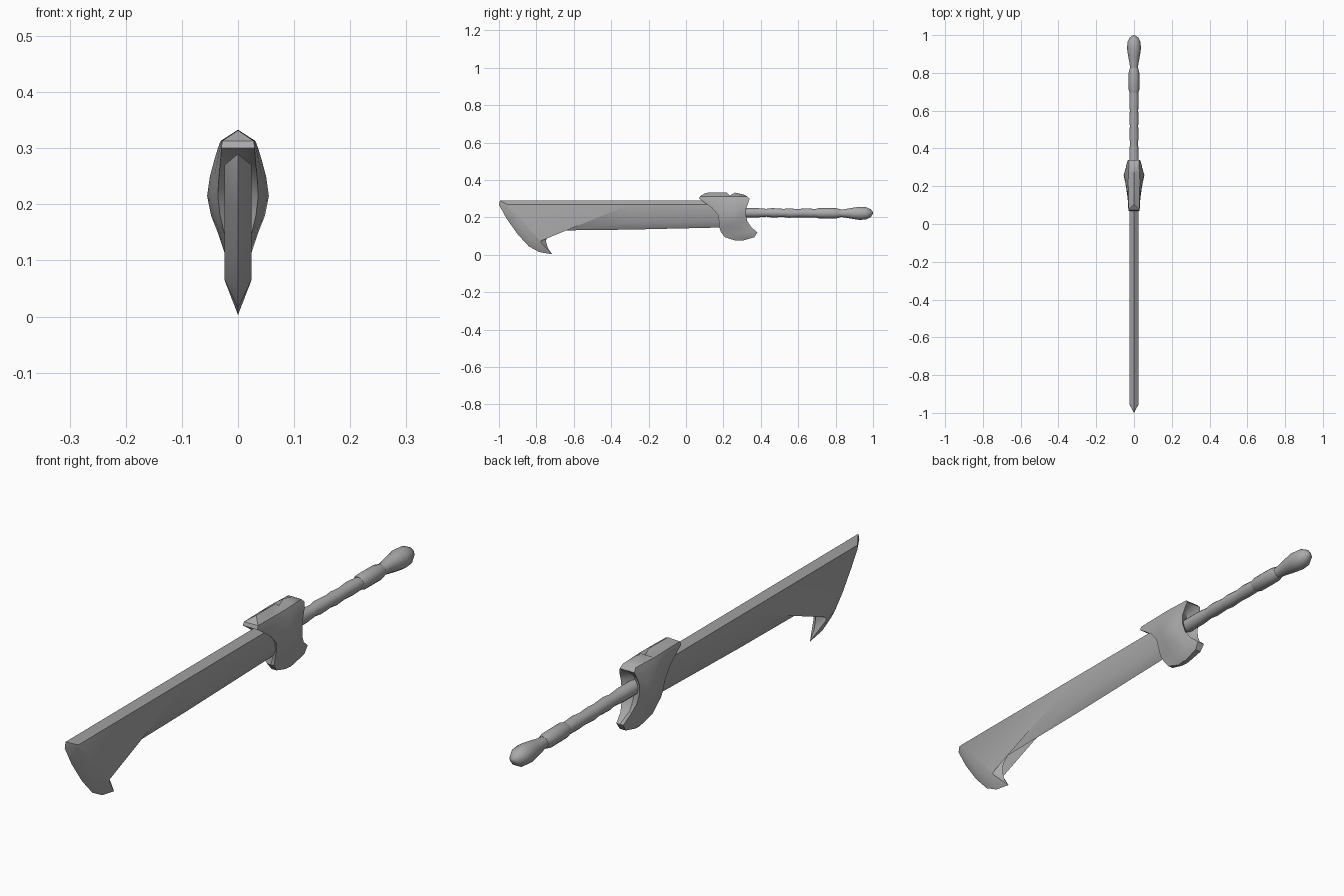
import bpy, bmesh, math

cube = bpy.data.objects.get("Cube")
if cube:
    bpy.data.objects.remove(cube)

steel = bpy.data.materials.new("steel grey")
steel.use_nodes = True
GREY = (0.4, 0.4, 0.4, 1)
steel.diffuse_color = GREY
steel.node_tree.nodes["Principled BSDF"].inputs["Base Color"].default_value = GREY


def finish(name, bm, angle):
    """Turn a bmesh into a smooth-shaded object with sharp edges kept."""
    bmesh.ops.remove_doubles(bm, verts=bm.verts, dist=0.0005)
    bmesh.ops.recalc_face_normals(bm, faces=bm.faces)
    me = bpy.data.meshes.new(name)
    bm.to_mesh(me)
    bm.free()
    me.materials.append(steel)
    ob = bpy.data.objects.new(name, me)
    bpy.context.collection.objects.link(ob)
    bpy.ops.object.select_all(action='DESELECT')
    ob.select_set(True)
    bpy.context.view_layer.objects.active = ob
    bpy.ops.object.shade_smooth_by_angle(angle=math.radians(angle))


def bridge(bm, a, b, closed=True):
    """Join two equal rows of vertices with quads."""
    n = len(a)
    for i in range(n if closed else n - 1):
        j = (i + 1) % n
        bm.faces.new((a[i], a[j], b[j], b[i]))


# Blade: sharp outline (y, z) paired with the flat of each side (y, z)
edge = [(0.22, 0.29), (-0.30, 0.29), (-0.995, 0.29), (-1.0, 0.268), (-0.96, 0.195),
        (-0.90, 0.11), (-0.84, 0.045), (-0.785, 0.015), (-0.715, 0.003),
        (-0.738, 0.035), (-0.748, 0.07), (-0.745, 0.105), (-0.72, 0.13),
        (-0.30, 0.135), (0.22, 0.147)]
flat = [(0.22, 0.27), (-0.30, 0.27), (-0.955, 0.27), (-0.955, 0.255), (-0.92, 0.20),
        (-0.87, 0.13), (-0.825, 0.08), (-0.79, 0.065), (-0.775, 0.065),
        (-0.775, 0.075), (-0.78, 0.09), (-0.775, 0.125), (-0.74, 0.165),
        (-0.30, 0.17), (0.22, 0.18)]
bm = bmesh.new()
rim = [bm.verts.new((0, y, z)) for y, z in edge]
for side in (-1, 1):
    face = [bm.verts.new((side * 0.024, y, z)) for y, z in flat]
    bridge(bm, rim, face)
    cap = bm.faces.new(face)
    bmesh.ops.triangulate(bm, faces=[cap])
finish("blade", bm, 40)

# Guard: rows of z, front y, back y, then half widths at front, middle, back
rows = [(0.077, 0.262, 0.305, 0.006, 0.010, 0.008),
        (0.094, 0.208, 0.365, 0.010, 0.018, 0.012),
        (0.120, 0.188, 0.382, 0.014, 0.026, 0.014),
        (0.147, 0.178, 0.350, 0.024, 0.035, 0.020),
        (0.180, 0.176, 0.328, 0.032, 0.048, 0.030),
        (0.215, 0.170, 0.320, 0.036, 0.055, 0.036),
        (0.250, 0.140, 0.322, 0.034, 0.050, 0.038),
        (0.280, 0.100, 0.334, 0.031, 0.042, 0.035),
        (0.300, 0.070, 0.340, 0.030, 0.036, 0.030),
        (0.313, 0.075, 0.328, 0.028, 0.031, 0.026)]
ridge = [(0.105, 0.332), (0.217, 0.333), (0.235, 0.317), (0.262, 0.333), (0.312, 0.321)]
bm = bmesh.new()
for side in (-1, 1):
    previous = None
    for k, (z, yf, yb, wf, wm, wb) in enumerate(rows):
        span = yb - yf
        dip = min(0.03, span * 0.15) if 2 < k < 8 else 0
        section = [(0, yf + dip), (wf, yf), ((wf + wm) / 2, yf + span * 0.3),
                   (wm, yf + span * 0.6), ((wm + wb) / 2, yf + span * 0.8),
                   (wb, yb), (0, yb - dip)]
        row = [bm.verts.new((side * x, y, z)) for x, y in section]
        if previous:
            bridge(bm, previous, row, closed=False)
        else:
            bm.faces.new(row)
        previous = row
    # Roof up to the notched ridge
    top = [bm.verts.new((0, y, z)) for y, z in ridge]
    bridge(bm, previous[1:6], top, closed=False)
    bm.faces.new((previous[0], previous[1], top[0]))
    bm.faces.new((previous[6], previous[5], top[-1]))
finish("guard", bm, 35)


def turned(name, profile, sides, angle):
    """Lathe (y, centre z, radius) points around the long axis."""
    bm = bmesh.new()
    previous = None
    for y, zc, r in profile:
        ring = [bm.verts.new((r * math.cos(2 * math.pi * i / sides), y,
                              zc + r * math.sin(2 * math.pi * i / sides)))
                for i in range(sides)]
        if previous:
            bridge(bm, previous, ring)
        else:
            bm.faces.new(ring)
        previous = ring
    bm.faces.new(previous)
    finish(name, bm, angle)


# Wavy grip, collar and pommel
turned("grip", [(0.26, 0.225, 0.025), (0.38, 0.225, 0.025), (0.43, 0.225, 0.021),
                (0.46, 0.225, 0.025), (0.52, 0.224, 0.022), (0.55, 0.223, 0.025),
                (0.60, 0.223, 0.022), (0.64, 0.224, 0.025), (0.71, 0.222, 0.022)], 12, 50)
turned("collar", [(0.695, 0.223, 0.023), (0.71, 0.223, 0.028),
                  (0.80, 0.222, 0.028), (0.825, 0.222, 0.022)], 12, 40)
turned("pommel", [(0.81, 0.222, 0.021), (0.84, 0.222, 0.022), (0.89, 0.222, 0.031),
                  (0.93, 0.222, 0.037), (0.965, 0.222, 0.034), (0.988, 0.223, 0.022),
                  (1.0, 0.224, 0.004)], 10, 50)
